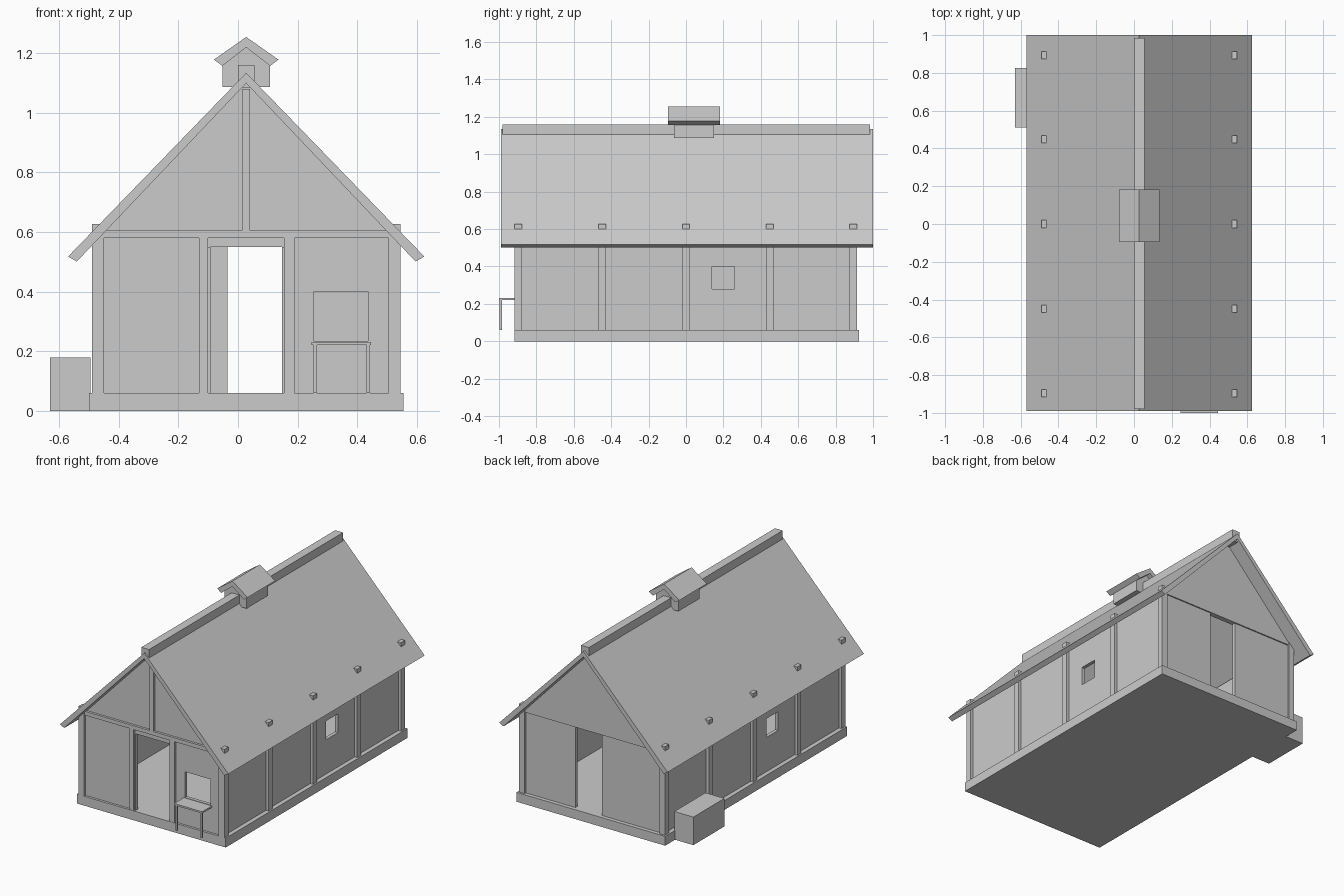
import bpy, bmesh

if "Cube" in bpy.data.objects:
    bpy.data.objects.remove(bpy.data.objects["Cube"])

CX = 0.0275            # ridge line
SLOPE = 1.033          # roof rise over run

grey = bpy.data.materials.new("plain_grey")
grey.diffuse_color = (0.6, 0.6, 0.6, 1)
grey.use_nodes = True
grey.node_tree.nodes["Principled BSDF"].inputs["Base Color"].default_value = grey.diffuse_color


def finish(name, bm):
    bmesh.ops.recalc_face_normals(bm, faces=bm.faces)
    me = bpy.data.meshes.new(name)
    bm.to_mesh(me)
    bm.free()
    me.materials.append(grey)
    ob = bpy.data.objects.new(name, me)
    bpy.context.collection.objects.link(ob)
    return ob


def add_prism(bm, profile, y0, y1):
    """Extrude an x-z outline along y."""
    front = [bm.verts.new((x, y0, z)) for x, z in profile]
    back = [bm.verts.new((x, y1, z)) for x, z in profile]
    bm.faces.new(front)
    bm.faces.new(back[::-1])
    n = len(profile)
    for i in range(n):
        j = (i + 1) % n
        bm.faces.new((front[i], back[i], back[j], front[j]))


def prism(name, profile, y0, y1):
    bm = bmesh.new()
    add_prism(bm, profile, y0, y1)
    return finish(name, bm)


def boxes(name, *specs):
    """Each spec is x0, x1, y0, y1, z0, z1."""
    bm = bmesh.new()
    for x0, x1, y0, y1, z0, z1 in specs:
        add_prism(bm, [(x0, z0), (x1, z0), (x1, z1), (x0, z1)], y0, y1)
    return finish(name, bm)


def gable_roof(name, cx, peak, inner_peak, half, eave, in_half, in_eave, y0, y1):
    """Two sloping slabs meeting at a ridge."""
    prism(name, [(cx - half, eave), (cx, peak), (cx + half, eave),
                 (cx + in_half, in_eave), (cx, inner_peak), (cx - in_half, in_eave)], y0, y1)


# Base slab and the chest on the left side
boxes("foundation", (-0.50, 0.555, -0.917, 0.925, 0, 0.06))
boxes("side_chest", (-0.63, -0.495, 0.51, 0.825, 0, 0.18))

# Main roof, ridge cap
gable_roof("roof", CX, 1.134, 1.099, 0.597, 0.518, 0.568, 0.501, -0.99, 1.0)
boxes("ridge_cap", (0.0, 0.055, -0.98, 0.985, 1.085, 1.16))

# Wall posts, whose outer tops poke through the roof
for i, y in enumerate((-0.897, -0.448, 0.0, 0.449, 0.893)):
    boxes(f"wall_posts_{i + 1}",
          (-0.49, -0.45, y - 0.02, y + 0.02, 0.06, 0.627),
          (0.505, 0.545, y - 0.02, y + 0.02, 0.06, 0.627))

# Side walls, each with one small window
for name, x0, x1, w0, w1 in (("left_wall", -0.472, -0.45, -0.26, -0.14),
                             ("right_wall", 0.505, 0.527, 0.14, 0.26)):
    boxes(name,
          (x0, x1, -0.90, w0, 0.06, 0.58),
          (x0, x1, w1, 0.90, 0.06, 0.58),
          (x0, x1, w0, w1, 0.06, 0.28),
          (x0, x1, w0, w1, 0.40, 0.58))

# Front wall with doorway and counter window
F0, F1 = -0.902, -0.88
boxes("front_wall",
      (-0.45, -0.13, F0, F1, 0.06, 0.58),
      (-0.10, 0.155, F0, F1, 0.55, 0.58),
      (0.19, 0.255, F0, F1, 0.06, 0.58),
      (0.435, 0.505, F0, F1, 0.06, 0.58),
      (0.255, 0.435, F0, F1, 0.06, 0.235),
      (0.255, 0.435, F0, F1, 0.40, 0.58))
boxes("door_posts",
      (-0.13, -0.10, -0.915, -0.877, 0.06, 0.58),
      (0.155, 0.19, -0.915, -0.877, 0.06, 0.58))
boxes("door_lining",
      (-0.10, -0.092, -0.908, -0.88, 0.06, 0.55),
      (0.148, 0.155, -0.908, -0.88, 0.06, 0.55))
boxes("front_beam", (-0.45, 0.505, -0.915, -0.877, 0.58, 0.605))
boxes("king_post", (0.013, 0.04, -0.915, -0.877, 0.605, 1.08))

# Back wall with a full-height doorway
boxes("back_wall",
      (-0.45, -0.035, 0.878, 0.90, 0.06, 0.585),
      (0.155, 0.505, 0.878, 0.90, 0.06, 0.585))

# Gable panels
half = (1.105 - 0.58) / SLOPE
gable = [(CX - half, 0.58), (CX + half, 0.58), (CX, 1.105)]
prism("front_gable", gable, -0.90, -0.88)
prism("back_gable", gable, 0.875, 0.908)

# Counter shelf under the front window
boxes("counter_top", (0.247, 0.446, -1.0, -0.90, 0.221, 0.232))
boxes("counter_legs",
      (0.253, 0.265, -0.997, -0.985, 0.06, 0.221),
      (0.43, 0.442, -0.997, -0.985, 0.06, 0.221))

# Ridge turret with its own little roof
CT = 0.0275
prism("turret_body", [(-0.052, 1.087), (0.107, 1.087), (0.107, 1.16),
                      (CT, 1.222), (-0.052, 1.16)], -0.065, 0.15)
gable_roof("turret_roof", CT, 1.254, 1.219, 0.108, 1.178, 0.08, 1.157, -0.096, 0.183)
